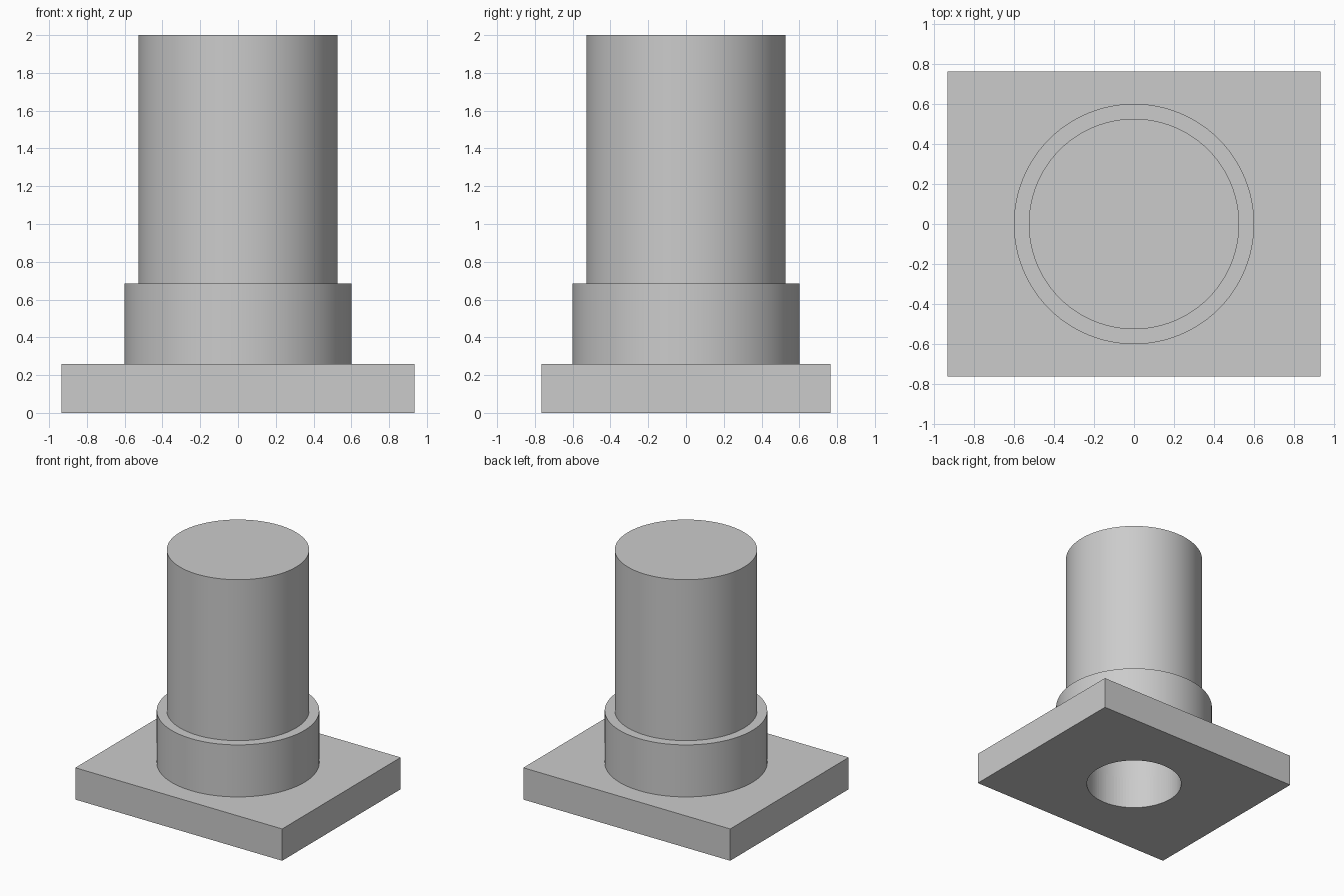
import bpy
import bmesh
from math import radians, tau
from mathutils import Matrix

if "Cube" in bpy.data.objects:
    bpy.data.objects.remove(bpy.data.objects["Cube"], do_unlink=True)

SEGMENTS = 96
PLATE_X, PLATE_Y, PLATE_TOP = 1.87, 1.53, 0.26
COLLAR_R, COLLAR_TOP = 0.602, 0.685
SHAFT_R, TOP = 0.527, 2.0
BORE_R, BORE_TOP = 0.365, 1.8

# Single plain grey
grey = bpy.data.materials.new("plain grey")
grey.use_nodes = True
colour = (0.6, 0.6, 0.6, 1)
grey.diffuse_color = colour
grey.node_tree.nodes["Principled BSDF"].inputs["Base Color"].default_value = colour


def add_object(name, bm):
    mesh = bpy.data.meshes.new(name)
    bm.to_mesh(mesh)
    bm.free()
    mesh.materials.append(grey)
    obj = bpy.data.objects.new(name, mesh)
    bpy.context.collection.objects.link(obj)
    return obj


def smooth(obj):
    bpy.ops.object.select_all(action='DESELECT')
    obj.select_set(True)
    bpy.context.view_layer.objects.active = obj
    bpy.ops.object.shade_smooth_by_angle(angle=radians(30))


def lathe(name, profile):
    """Spin a closed (radius, height) profile around the z axis."""
    bm = bmesh.new()
    verts = [bm.verts.new((r, 0, z)) for r, z in profile]
    edges = [bm.edges.new(pair) for pair in zip(verts, verts[1:])]
    bmesh.ops.spin(bm, geom=verts + edges, cent=(0, 0, 0), axis=(0, 0, 1),
                   angle=tau, steps=SEGMENTS, use_duplicate=False)
    bmesh.ops.remove_doubles(bm, verts=bm.verts, dist=0.0001)
    bmesh.ops.recalc_face_normals(bm, faces=bm.faces)
    obj = add_object(name, bm)
    smooth(obj)
    return obj


# Rectangular base plate with a round hole through it
bm = bmesh.new()
bmesh.ops.create_cube(bm, size=1, matrix=Matrix.Translation((0, 0, PLATE_TOP / 2))
                      @ Matrix.Diagonal((PLATE_X, PLATE_Y, PLATE_TOP, 1)))
plate = add_object("base_plate", bm)

bm = bmesh.new()
bmesh.ops.create_cone(bm, cap_ends=True, segments=SEGMENTS,
                      radius1=BORE_R, radius2=BORE_R, depth=2)
cutter = add_object("hole_cutter", bm)
cutter.hide_render = True

cut = plate.modifiers.new("hole", 'BOOLEAN')
cut.operation = 'DIFFERENCE'
cut.solver = 'EXACT'
cut.object = cutter
smooth(plate)
bpy.ops.object.modifier_apply(modifier=cut.name)
bpy.data.objects.remove(cutter, do_unlink=True)
smooth(plate)

# Collar ring around the foot of the shaft
lathe("collar", [(SHAFT_R, PLATE_TOP), (COLLAR_R, PLATE_TOP),
                 (COLLAR_R, COLLAR_TOP), (SHAFT_R, COLLAR_TOP),
                 (SHAFT_R, PLATE_TOP)])

# Hollow shaft, closed at the top and open to the hole below
lathe("shaft", [(0, TOP), (SHAFT_R, TOP), (SHAFT_R, PLATE_TOP),
                (BORE_R, PLATE_TOP), (BORE_R, BORE_TOP), (0, BORE_TOP)])
